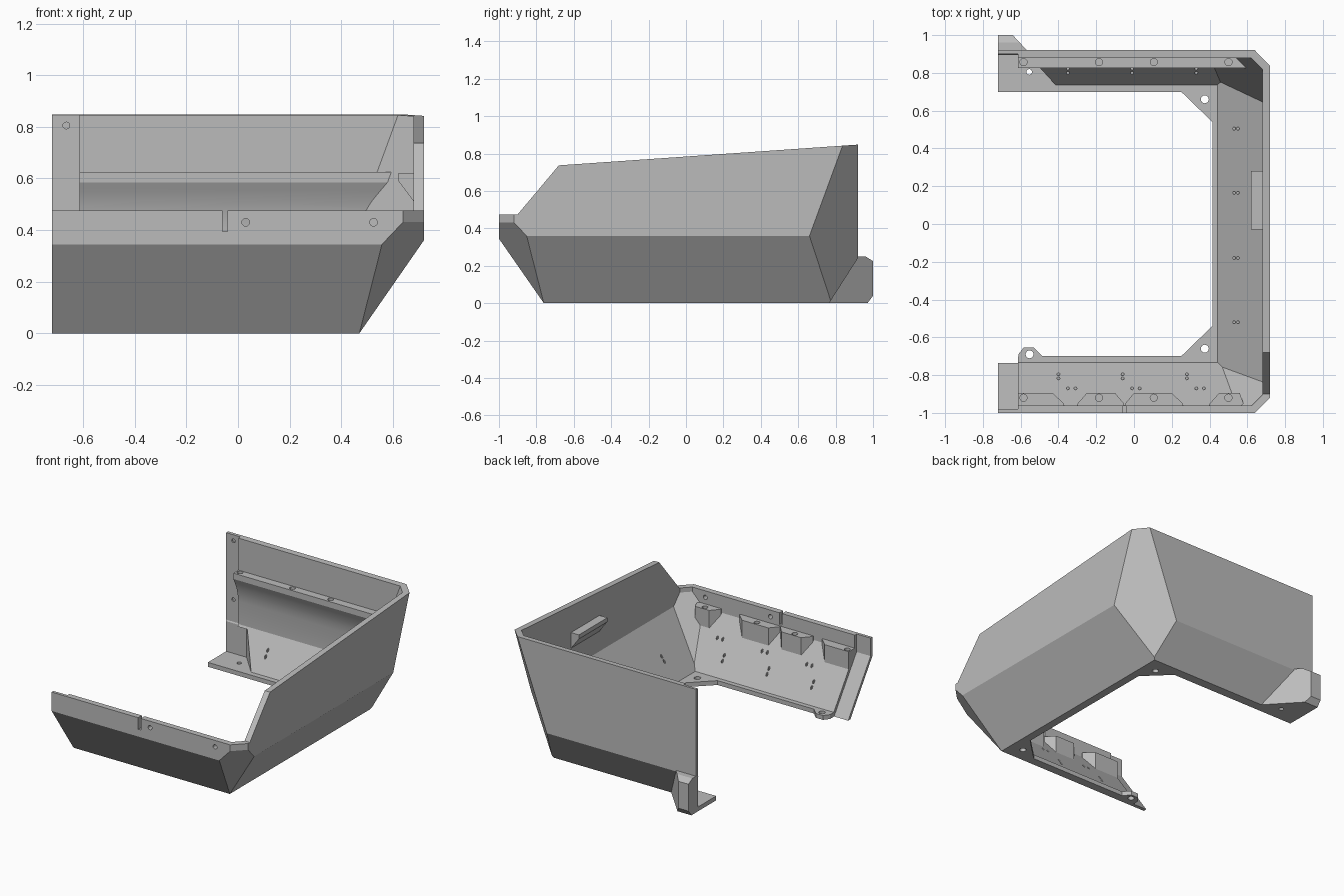
import bpy, bmesh, math
from mathutils import Vector, Matrix

if "Cube" in bpy.data.objects:
    bpy.data.objects.remove(bpy.data.objects["Cube"])

grey = bpy.data.materials.new("mid_grey")
grey.diffuse_color = (0.5, 0.5, 0.5, 1)
grey.use_nodes = True
grey.node_tree.nodes["Principled BSDF"].inputs["Base Color"].default_value = grey.diffuse_color

# Outer faces of the tray: (normal, point)
WALLS = [
    ((0, -1, 0), (0, -1, 0)),                 # front
    ((0, -0.345, -0.24), (0, -0.76, 0)),      # front slope
    ((1, -1, 0), (0.64, -1, 0)),              # front corner, upright
    ((1, -1, -0.95), (0.47, -0.76, 0)),       # front corner, sloped
    ((1, 0, 0), (0.72, 0, 0)),                # right
    ((0.36, 0, -0.25), (0.47, 0, 0)),         # right slope
    ((0, 1, 0), (0, 0.92, 0)),                # back
    ((0, 0.25, -0.16), (0, 0.765, 0)),        # back slope
    ((1, 1, -0.367), (0.64, 0.92, 0.85)),     # back corner
]


def finish(name, bm):
    bmesh.ops.recalc_face_normals(bm, faces=bm.faces)
    me = bpy.data.meshes.new(name)
    bm.to_mesh(me)
    bm.free()
    ob = bpy.data.objects.new(name, me)
    bpy.context.collection.objects.link(ob)
    return ob


def tray_solid(name, inset, left, floor, top, extra=()):
    """Convex solid bounded by the tray walls moved inwards by inset."""
    bm = bmesh.new()
    bmesh.ops.create_cube(bm, size=6)
    planes = [(Vector(n).normalized(), Vector(p), inset) for n, p in WALLS]
    planes += [(Vector((-1, 0, 0)), Vector((left, 0, 0)), 0),
               (Vector((0, 0, -1)), Vector((0, 0, floor)), 0),
               (Vector((0, 0, 1)), Vector((0, 0, top)), 0)]
    planes += [(Vector(n), Vector(p), 0) for n, p in extra]
    for n, p, t in planes:
        bmesh.ops.bisect_plane(bm, geom=bm.verts[:] + bm.edges[:] + bm.faces[:],
                               plane_co=p - n * t, plane_no=n, clear_outer=True)
        rim = [e for e in bm.edges if e.is_boundary]
        if rim:
            bmesh.ops.contextual_create(bm, geom=rim)
    return finish(name, bm)


def prism(name, pts, lo, hi, axis="z"):
    """Extrude an (x, y) outline along z, or a (y, z) outline along x."""
    bm = bmesh.new()
    place = (lambda a, b, h: (a, b, h)) if axis == "z" else (lambda a, b, h: (h, a, b))
    face = bm.faces.new([bm.verts.new(place(a, b, lo)) for a, b in pts])
    ext = bmesh.ops.extrude_face_region(bm, geom=[face])
    step = Vector(place(0, 0, hi - lo))
    bmesh.ops.translate(bm, vec=step, verts=[v for v in ext["geom"] if isinstance(v, bmesh.types.BMVert)])
    return finish(name, bm)


def pins(name, spots, r, depth, axis="z", sides=16):
    """Several round cutters in one object."""
    bm = bmesh.new()
    turn = Matrix.Rotation(math.pi / 2, 4, "X") if axis == "y" else Matrix()
    for s in spots:
        bmesh.ops.create_cone(bm, cap_ends=True, segments=sides, radius1=r, radius2=r,
                              depth=depth, matrix=Matrix.Translation(s) @ turn)
    return finish(name, bm)


def combine(ob, other, op="DIFFERENCE"):
    mod = ob.modifiers.new("bool", "BOOLEAN")
    mod.object, mod.operation, mod.solver = other, op, "EXACT"
    bpy.context.view_layer.objects.active = ob
    bpy.ops.object.modifier_apply(modifier=mod.name)
    bpy.data.objects.remove(other)


# Hollow of the tray, with the solid ledges taken out of it
hollow = tray_solid("hollow", 0.04, -0.9, 0.03, 1.3)
ledge = [(0.95, 0.625), (0.825, 0.625), (0.825, 0.585), (0.842, 0.55),
         (0.86, 0.51), (0.872, 0.46), (0.885, 0.38), (0.95, 0.38)]
combine(hollow, prism("back_ledge", ledge, -0.615, 0.64, "x"))
for a, b, c, d in [(-0.615, -0.615, -0.43, -0.37), (-0.3, -0.25, -0.1, -0.052),
                   (-0.048, 0, 0.2, 0.26), (0.4, 0.45, 0.56, 0.58)]:
    outline = [(a, -0.952), (b, -0.895), (c, -0.895), (d, -0.952), (d, -1.1), (a, -1.1)]
    combine(hollow, prism("front_bracket", outline, 0.1, 0.385))
grip = Matrix.Identity(4)
bm = bmesh.new()
ring = [(0.62, 0.62), (0.62, 0.592), (0.685, 0.505), (0.75, 0.505), (0.75, 0.62)]
face = bm.faces.new([bm.verts.new((x, -0.03, z)) for x, z in ring])
ext = bmesh.ops.extrude_face_region(bm, geom=[face])
bmesh.ops.translate(bm, vec=(0, 0.31, 0), verts=[v for v in ext["geom"] if isinstance(v, bmesh.types.BMVert)])
combine(hollow, finish("wall_grip", bm))

# Tray body and the hook at its rear left corner
body = tray_solid("tray_shell", 0, -0.72, 0, 1.1)
hook = prism("hook", [(0.75, 0), (0.97, 0), (1, 0.04), (1, 0.225), (0.96, 0.25), (0.90, 0.25), (0.75, 0.25)],
             -0.72, -0.3, "x")
combine(hook, prism("hook_plan", [(-0.8, 0.6), (-0.8, 1.1), (-0.735, 1.1), (-0.395, 0.735), (-0.395, 0.6)],
                    -0.1, 0.5), "INTERSECT")
combine(body, hook, "UNION")
combine(body, hollow)

# Sloping top edge
combine(body, prism("top_cut", [(-1.2, 0.475), (-0.9, 0.475), (-0.68, 0.737), (0.92, 0.848),
                                (1.2, 0.86), (1.2, 1.5), (-1.2, 1.5)], -1, 1, "x"))

# Thinner strips at the left ends, and the pocket inside the hook
end = ((1, 0, 0), (-0.613, 0, 0))
combine(body, tray_solid("front_strip", 0.02, -0.9, -0.1, 1.3, [end, ((0, 1, 0), (0, 0, 0))]))
combine(body, tray_solid("back_strip", 0.02, -0.9, 0.03, 1.3, [end, ((0, -1, 0), (0, 0, 0))]))
combine(body, prism("pocket", [(-0.9, 0.6), (-0.9, 0.9), (-0.565, 0.9), (-0.41, 0.73), (-0.41, 0.6)], 0.03, 0.24))

# Opening in the floor, leaving flanges with cut corners and a front tab
combine(body, prism("floor_opening", [
    (-0.9, -0.73), (-0.615, -0.73), (-0.612, -0.69), (-0.585, -0.655), (-0.53, -0.655), (-0.485, -0.70),
    (0.25, -0.70), (0.415, -0.54), (0.415, 0.54), (0.25, 0.70), (-0.9, 0.70)], -0.2, 0.2))

# Slot and through holes in the front wall
combine(body, prism("front_slot", [(-0.06, -1.1), (-0.04, -1.1), (-0.04, -0.88), (-0.06, -0.88)], 0.395, 0.6))
combine(body, pins("wall_holes", [(0.03, -0.98, 0.43), (0.525, -0.98, 0.43)], 0.015, 0.1, "y"))
combine(body, pins("post_holes", [(-0.665, 0.9, 0.805), (-0.665, 0.9, 0.4)], 0.013, 0.02, "y"))
combine(body, pins("floor_holes", [(0.375, -0.66, 0), (0.375, 0.66, 0), (-0.553, -0.69, 0)], 0.021, 0.2))
combine(body, pins("hook_hole", [(-0.555, 0.805, 0.02)], 0.015, 0.2))

# Screw holes on the ledges
SCREWS = (-0.585, -0.185, 0.105, 0.5)
combine(body, pins("back_screws", [(x, 0.857, 0.625) for x in SCREWS], 0.019, 0.04))
combine(body, pins("front_screws", [(x, -0.92, 0.385) for x in SCREWS], 0.019, 0.04))

# Small paired sockets on the inner slopes
front_z = lambda y: 0.03 + (-0.732 - y) * 0.345 / 0.24
back_z = lambda y: 0.03 + (y - 0.737) * 0.25 / 0.16
right_z = lambda x: 0.03 + (x - 0.442) * 0.36 / 0.25
sockets = []
for x in (-0.40, -0.06, 0.28):
    sockets += [(x, y, front_z(y)) for y in (-0.795, -0.817)]
    sockets += [(x + dx, -0.87, front_z(-0.87)) for dx in (0.05, 0.09)]
    sockets += [(x + 0.05, y, back_z(y)) for y in (0.80, 0.823)]
for y in (0.505, 0.165, -0.18, -0.52):
    sockets += [(x, y, right_z(x)) for x in (0.53, 0.55)]
combine(body, pins("sockets", sockets, 0.008, 0.03, sides=8))

body.data.materials.clear()
body.data.materials.append(grey)
for p in body.data.polygons:
    p.material_index = 0
bpy.ops.object.select_all(action="DESELECT")
body.select_set(True)
bpy.context.view_layer.objects.active = body
bpy.ops.object.shade_smooth_by_angle(angle=math.radians(20))
